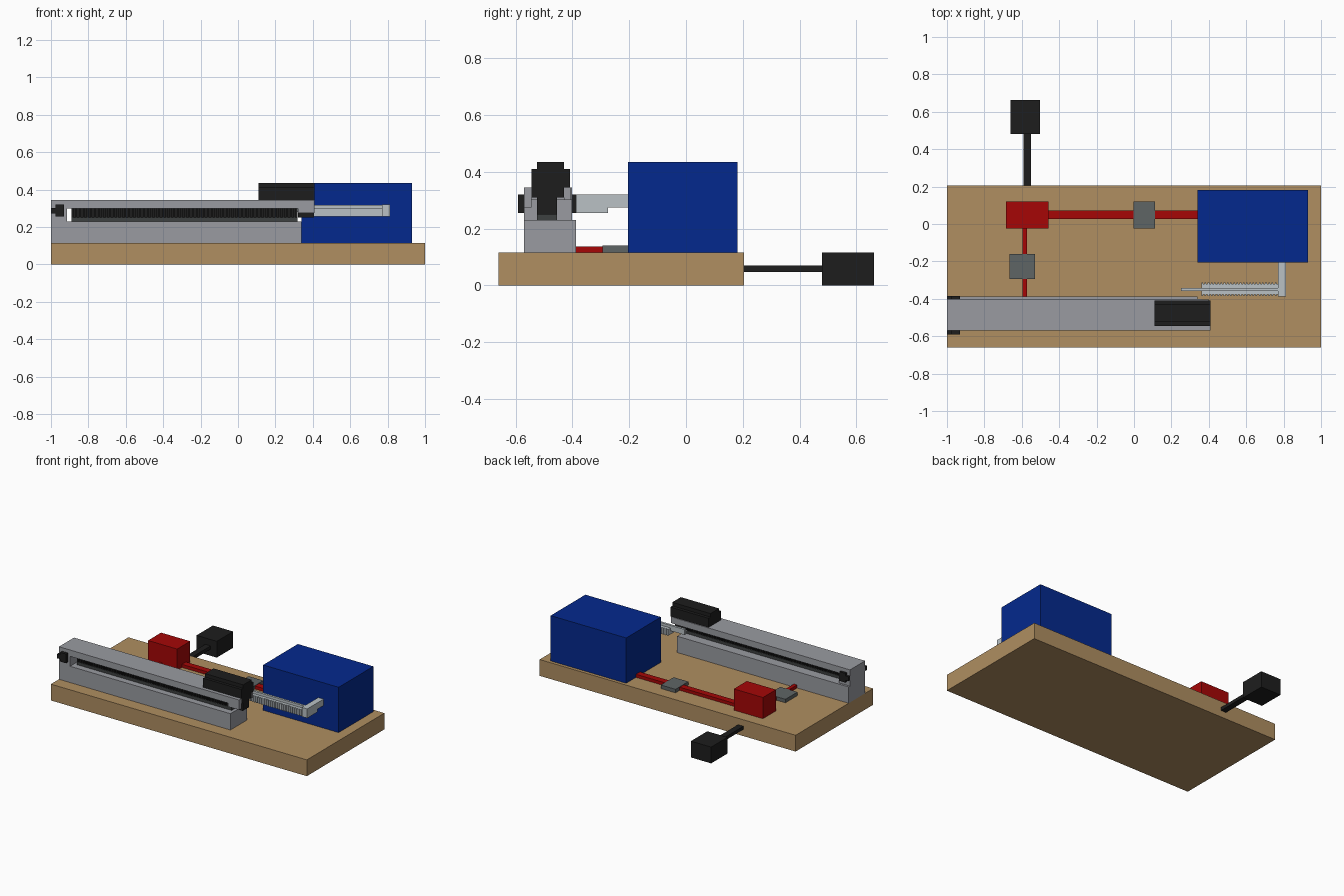
import bpy
import bmesh

if "Cube" in bpy.data.objects:
    bpy.data.objects.remove(bpy.data.objects["Cube"], do_unlink=True)


def material(name, rgb):
    mat = bpy.data.materials.new(name)
    mat.use_nodes = True
    colour = (*[(c / 255) ** 2.2 for c in rgb], 1)
    mat.diffuse_color = colour
    mat.node_tree.nodes["Principled BSDF"].inputs["Base Color"].default_value = colour
    return mat


WOOD = material("wood", (174, 141, 97))
BLUE = material("blue", (12, 45, 140))
RED = material("red", (164, 15, 15))
GREY = material("rail grey", (152, 154, 160))
SILVER = material("light metal", (184, 192, 196))
SLATE = material("slate grey", (95, 101, 101))
DARK = material("dark grey", (64, 67, 67))
BLACK = material("black", (35, 35, 35))


def add_box(bm, x, y, z):
    """Add a box to a mesh from its three (low, high) ranges."""
    verts = bmesh.ops.create_cube(bm, size=1)["verts"]
    for v in verts:
        v.co = [lo + (c + 0.5) * (hi - lo) for c, (lo, hi) in zip(v.co, (x, y, z))]


def boxes(name, mat, *ranges):
    """One object made of one or more boxes."""
    bm = bmesh.new()
    for r in ranges:
        add_box(bm, *r)
    mesh = bpy.data.meshes.new(name)
    bm.to_mesh(mesh)
    bm.free()
    mesh.materials.append(mat)
    obj = bpy.data.objects.new(name, mesh)
    bpy.context.collection.objects.link(obj)
    return obj


def ribs(start, end, count, y, z):
    """Evenly spaced teeth along x, each half a pitch wide."""
    pitch = (end - start) / count
    return [((start + i * pitch, start + (i + 0.5) * pitch), y, z) for i in range(count)]


TOP = 0.115  # upper face of the board

# Base and large housing
boxes("base_board", WOOD, ((-1, 1), (-0.66, 0.205), (0, TOP)))
boxes("main_housing", BLUE, ((0.34, 0.93), (-0.205, 0.182), (TOP, 0.435)))

# Linear rail: lower beam, end pillar, top beam with an open nose
boxes("rail_lower_beam", GREY, ((-1, 0.34), (-0.57, -0.387), (TOP, 0.23)))
boxes("rail_end_pillar", GREY, ((-1, -0.913), (-0.57, -0.402), (0.23, 0.30)))
boxes("rail_top_beam", GREY, ((-1, 0.36), (-0.57, -0.402), (0.30, 0.345)))
boxes("rail_nose_plates", GREY,
      ((0.32, 0.408), (-0.57, -0.545), (0.275, 0.345)),
      ((0.32, 0.40), (-0.43, -0.405), (0.30, 0.345)))

# Toothed drive rack inside the slot
boxes("drive_rack", BLACK, ((-0.89, 0.318), (-0.515, -0.465), (0.25, 0.30)),
      *ribs(-0.89, 0.318, 60, (-0.525, -0.455), (0.25, 0.30)))
boxes("rack_underside", DARK, ((-0.89, 0.318), (-0.525, -0.455), (0.23, 0.25)))

# Motor carried on the rail nose
boxes("motor", BLACK,
      ((0.11, 0.408), (-0.545, -0.408), (0.345, 0.41)),
      ((0.11, 0.408), (-0.525, -0.43), (0.41, 0.435)),
      ((0.36, 0.408), (-0.545, -0.43), (0.31, 0.345)),
      ((0.32, 0.405), (-0.525, -0.455), (0.25, 0.31)))

# Cross axle at the far end of the rail
boxes("end_axle", BLACK,
      ((-0.975, -0.93), (-0.592, -0.385), (0.255, 0.32)),
      ((-1, -0.975), (-0.592, -0.57), (0.272, 0.302)),
      ((-1, -0.975), (-0.402, -0.385), (0.272, 0.302)))

# Angled pusher arm with a ridged bar
boxes("pusher_bar", SILVER, ((0.36, 0.77), (-0.378, -0.32), (0.255, 0.30)),
      *ribs(0.36, 0.77, 24, (-0.385, -0.313), (0.255, 0.30)))
boxes("pusher_rod", SILVER,
      ((0.25, 0.77), (-0.358, -0.342), (0.28, 0.318)))
boxes("pusher_elbow", SILVER,
      ((0.77, 0.812), (-0.387, -0.275), (0.255, 0.32)),
      ((0.77, 0.812), (-0.275, -0.205), (0.275, 0.32)))

# Junction box, conduits and their clamps
boxes("junction_box", RED, ((-0.685, -0.458), (-0.025, 0.12), (TOP, 0.265)))
boxes("long_conduit", RED, ((-0.458, 0.34), (0.028, 0.073), (TOP, 0.137)))
boxes("short_conduit", RED, ((-0.597, -0.572), (-0.387, -0.025), (TOP, 0.137)))
boxes("conduit_clamps", SLATE,
      ((-0.002, 0.113), (-0.023, 0.12), (TOP, 0.14)),
      ((-0.665, -0.53), (-0.295, -0.16), (TOP, 0.14)))

# Pedal on its arm behind the board
boxes("pedal_arm", BLACK, ((-0.592, -0.55), (0.20, 0.485), (0.047, 0.07)))
boxes("pedal_block", BLACK, ((-0.66, -0.502), (0.48, 0.662), (0, TOP)))
